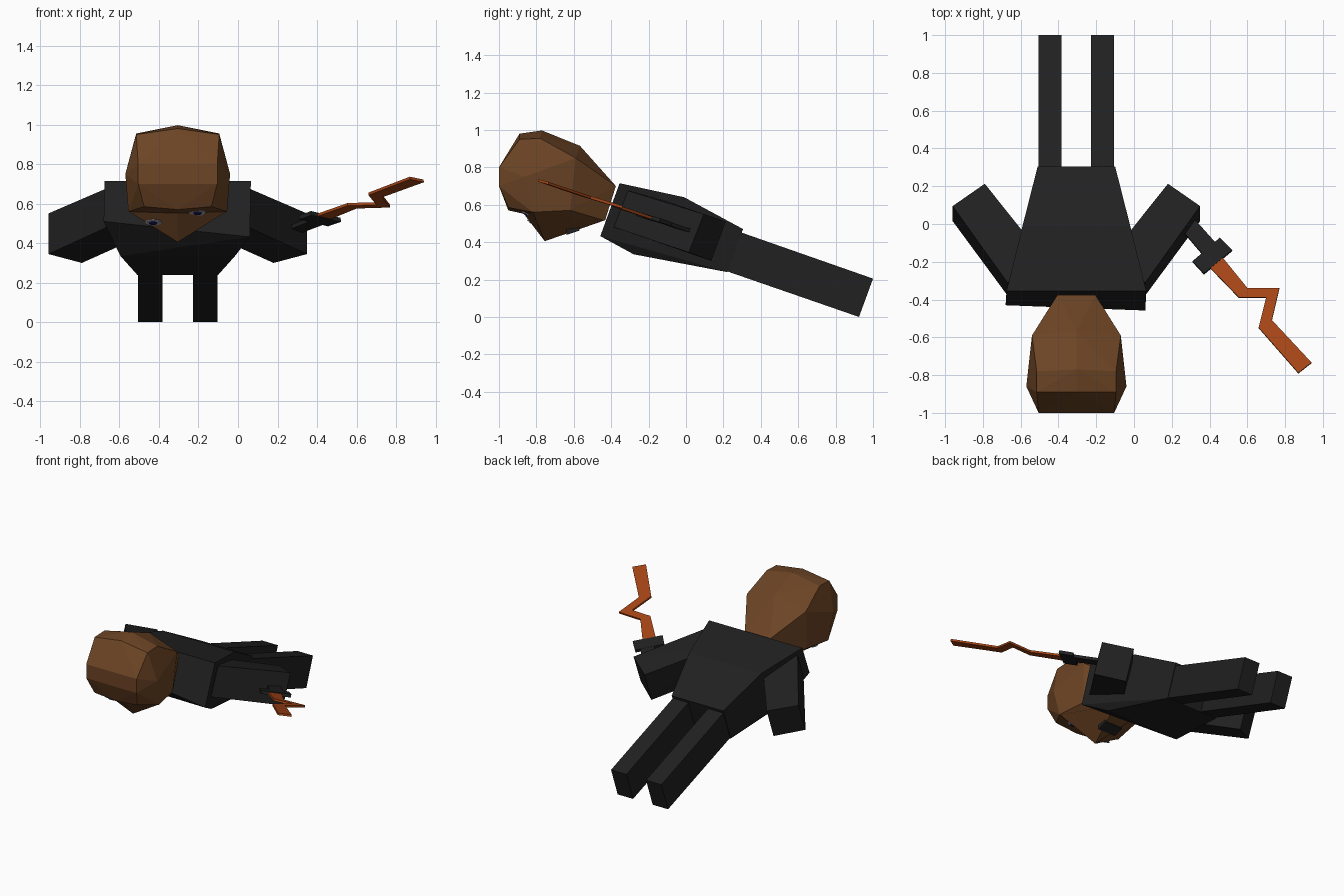
import bpy, bmesh, math
from mathutils import Vector, Matrix

if "Cube" in bpy.data.objects:
    bpy.data.objects.remove(bpy.data.objects["Cube"])

CX = -0.305  # symmetry plane of the figure


def material(name, rgb):
    m = bpy.data.materials.new(name)
    m.diffuse_color = (*rgb, 1)
    m.use_nodes = True
    m.node_tree.nodes["Principled BSDF"].inputs["Base Color"].default_value = m.diffuse_color
    return m


SUIT = material("suit", (0.015, 0.015, 0.015))
SKIN = material("skin", (0.15, 0.058, 0.018))
BLADE = material("blade", (0.38, 0.06, 0.008))
WHITE = material("eye_grey", (0.4, 0.4, 0.42))
PUPIL = material("pupil_blue", (0.01, 0.01, 0.12))


def finish(name, bm, mat):
    bmesh.ops.recalc_face_normals(bm, faces=bm.faces)
    me = bpy.data.meshes.new(name)
    bm.to_mesh(me)
    bm.free()
    me.materials.append(mat)
    ob = bpy.data.objects.new(name, me)
    bpy.context.collection.objects.link(ob)
    return ob


def add_hull(bm, pts):
    vs = [bm.verts.new(p) for p in pts]
    res = bmesh.ops.convex_hull(bm, input=vs)
    junk = {g for g in res["geom_interior"] + res["geom_unused"]
            if isinstance(g, bmesh.types.BMVert)}
    bmesh.ops.delete(bm, geom=list(junk), context='VERTS')
    bmesh.ops.dissolve_limit(bm, angle_limit=math.radians(2),
                             verts=bm.verts, edges=bm.edges)


def hull(name, pts, mat):
    bm = bmesh.new()
    add_hull(bm, pts)
    return finish(name, bm, mat)


def both(pts):
    """Half-width points to both sides of the symmetry plane."""
    out = []
    for h, y, z in pts:
        out += [(CX + s * h, y, z) for s in ((1, -1) if h else (1,))]
    return out


# torso: slightly uneven shoulder end, chest and back creases, narrow hips
hull("torso", both([(0.37, -0.355, 0.715), (0.285, -0.01, 0.64), (0.29, -0.28, 0.335),
                    (0.205, 0.305, 0.47), (0.205, 0.22, 0.24)])
     + [(-0.68, -0.43, 0.51), (0.06, -0.458, 0.432)], SUIT)

# arms and legs
ARM = [(0.35, 0.095, 0.55), (0.18, 0.213, 0.51), (0.18, 0.135, 0.30), (0.35, 0.015, 0.345),
       (0.06, -0.31, 0.675), (-0.11, -0.15, 0.635), (-0.11, -0.24, 0.43), (0.055, -0.385, 0.48)]
LEG = [(0.20, 0.485), (1.0, 0.205), (0.925, 0.0), (0.13, 0.275)]
for side, s in (("left", 1), ("right", -1)):
    hull(side + "_arm", [(CX + s * (x - CX), y, z) for x, y, z in ARM], SUIT)
    hull(side + "_leg", [(CX + s * h, y, z) for h in (0.078, 0.2) for y, z in LEG], SUIT)

# head: faceted skull plus the pointed face below it
bm = bmesh.new()
add_hull(bm, both([(0.10, -0.375, 0.70), (0.10, -0.433, 0.515), (0, -0.567, 0.915),
                   (0.235, -0.59, 0.85), (0, -0.77, 0.997), (0.21, -0.78, 0.955),
                   (0.21, -0.89, 0.95), (0, -0.89, 0.98), (0.265, -0.86, 0.75),
                   (0.25, -0.82, 0.56), (0.2, -1.0, 0.80), (0.2, -1.0, 0.70),
                   (0.17, -0.95, 0.585), (0, -0.95, 0.57), (0, -0.86, 0.55),
                   (0.22, -0.62, 0.57)]))
skull = finish("head", bm, SKIN)
hull("face", both([(0.25, -0.82, 0.562), (0, -0.87, 0.555), (0.10, -0.433, 0.517),
                   (0.2, -0.62, 0.56), (0, -0.755, 0.405)]), SKIN)

# eyes: thin oval discs with pupils
for side, x, y, z in (("right", -0.43, -0.82, 0.505), ("left", -0.205, -0.86, 0.555)):
    for part, r, d, mat in (("eye", 0.043, 0, WHITE), ("pupil", 0.02, 0.004, PUPIL)):
        bm = bmesh.new()
        bmesh.ops.create_cone(bm, cap_ends=True, segments=12, radius1=r, radius2=r, depth=0.006)
        bm.transform(Matrix.Translation((x, y - d, z - d))
                     @ Matrix.Rotation(math.radians(-25), 4, 'X')
                     @ Matrix.Diagonal((1, 0.75, 1, 1)))
        finish(side + "_" + part, bm, mat)

# mouth
hull("mouth", both([(0.07, y, z + d) for y, z in ((-0.64, 0.438), (-0.57, 0.462))
                    for d in (0, 0.03)]), SUIT)


# sword: flat outlines lying in one tilted plane
def plate(name, outline, thick, mat):
    bm = bmesh.new()
    n = Vector((-0.03, 0.31, 1)).normalized()
    f = bm.faces.new([bm.verts.new(Vector((x, y, 0.53 + 0.03 * (x - 0.31) - 0.31 * (y + 0.2)))
                                   - n * thick / 2) for x, y in outline])
    ext = bmesh.ops.extrude_face_region(bm, geom=[f], use_keep_orig=True)
    bmesh.ops.translate(bm, vec=n * thick,
                        verts=[v for v in ext["geom"] if isinstance(v, bmesh.types.BMVert)])
    return finish(name, bm, mat)


plate("sword_handle", [(0.20, 0.03), (0.27, 0.08), (0.44, -0.11), (0.37, -0.17)], 0.02, SUIT)
plate("sword_guard", [(0.31, -0.20), (0.37, -0.265), (0.52, -0.14), (0.455, -0.075)], 0.022, SUIT)
plate("sword_blade", [(0.40, -0.23), (0.555, -0.39), (0.70, -0.39), (0.66, -0.55), (0.87, -0.79),
                      (0.94, -0.735), (0.73, -0.51), (0.77, -0.34), (0.60, -0.34),
                      (0.47, -0.18)], 0.014, BLADE)
